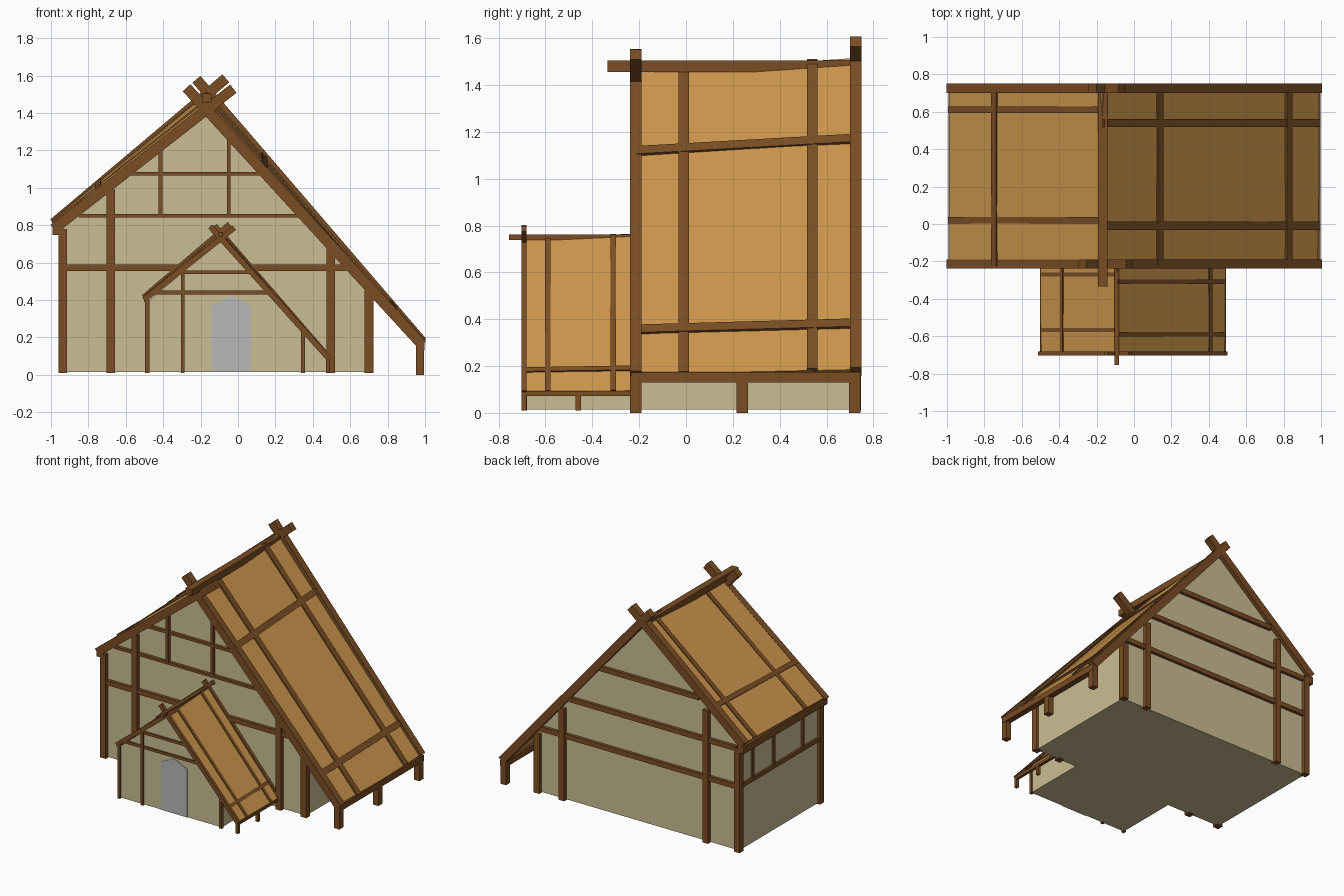
import bpy
from mathutils import Vector as V

if "Cube" in bpy.data.objects:
    bpy.data.objects.remove(bpy.data.objects["Cube"])


def material(name, rgb):
    m = bpy.data.materials.new(name)
    col = [((c / 255 + 0.055) / 1.055) ** 2.4 for c in rgb] + [1]
    m.use_nodes = True
    m.diffuse_color = col
    m.node_tree.nodes["Principled BSDF"].inputs["Base Color"].default_value = col
    return m


WOOD = material("brown timber", (122, 77, 36))
THATCH = material("golden thatch", (203, 149, 76))
PLASTER = material("pale plaster", (203, 190, 148))
STONE = material("grey door", (184, 184, 186))


def loft(name, ring_a, ring_b, mat):
    """Closed solid between two matching rings of points."""
    n = len(ring_a)
    faces = [tuple(range(n)), tuple(range(2 * n - 1, n - 1, -1))]
    faces += [((i + 1) % n, i, n + i, n + (i + 1) % n) for i in range(n)]
    mesh = bpy.data.meshes.new(name)
    mesh.from_pydata([tuple(p) for p in list(ring_a) + list(ring_b)], [], faces)
    mesh.materials.append(mat)
    ob = bpy.data.objects.new(name, mesh)
    bpy.context.collection.objects.link(ob)
    # make every solid face outward
    import bmesh
    bm = bmesh.new()
    bm.from_mesh(mesh)
    bmesh.ops.recalc_face_normals(bm, faces=bm.faces)
    bm.to_mesh(mesh)
    bm.free()
    return ob


def beam(name, a, b, w, d, side=(0, 1, 0)):
    """Square-cut timber from a to b, w wide along side and d deep."""
    a, b = V(a), V(b)
    t = (b - a).normalized()
    s = V(side)
    s = (s - t * s.dot(t)).normalized() * w / 2
    u = t.cross(s).normalized() * d / 2
    corners = (s + u, u - s, -s - u, s - u)
    return loft(name, [a + c for c in corners], [b + c for c in corners], WOOD)


def roof_side(name, ridge_f, ridge_b, eave_f, eave_b, thick, along, down, w):
    """Roof slope with battens running along the ridge and down the slope."""
    rf, rb, ef, eb = map(V, (ridge_f, ridge_b, eave_f, eave_b))
    n = (rb - rf).cross(ef - rf).normalized()
    n = n if n.z > 0 else -n
    top = [rf, rb, eb, ef]
    loft(name + "_slope", [p - n * thick for p in top], top, THATCH)
    for t in along:
        beam(name + "_long_batten", rf.lerp(ef, t), rb.lerp(eb, t), w, w * .6, ef - rf)
    for y in down:
        f = (y - rf.y) / (rb.y - rf.y)
        beam(name + "_down_batten", rf.lerp(rb, f), ef.lerp(eb, f), w, w * .5)


def rafters(name, y, pairs, w, d):
    for low, high in pairs:
        beam(name, (low[0], y, low[1]), (high[0], y, high[1]), d, w)


def frame(name, y, posts, rails, d):
    """Wall timbers: posts (x, bottom, top, width), rails (z, x0, x1, height)."""
    for x, z0, z1, w in posts:
        beam(name + "_post", (x, y, z0), (x, y, z1), d, w)
    for z, x0, x1, h in rails:
        beam(name + "_rail", (x0, y, z), (x1, y, z), d * .8, h)


def body(name, front, back, y0, y1):
    loft(name, [(x, y0, z) for x, z in front], [(x, y1, z) for x, z in back], PLASTER)


# Main hall walls
base = [(-.94, .015), (.705, .015)]
body("hall_walls", base + [(.705, .45), (-.17, 1.42), (-.94, .80)],
     base + [(.705, .47), (-.17, 1.47), (-.94, .82)], -.21, .72)

# Main roof
roof_side("hall_right", (-.17, -.225, 1.45), (-.17, .72, 1.515), (.99, -.225, .165),
          (.99, .72, .185), .02, (.262, .855), (-.01, .54), .045)
roof_side("hall_left", (-.17, -.225, 1.45), (-.17, .72, 1.505), (-.99, -.225, .805),
          (-.99, .72, .825), .02, (.70,), (.02, .61), .035)
beam("hall_ridge", (-.168, -.335, 1.48), (-.168, .72, 1.48), .05, .05, (1, 0, 0))
rafters("hall_front_rafter", -.214,
        [((.985, .16), (-.275, 1.535)), ((-.985, .78), (-.025, 1.53))], .056, .05)
rafters("hall_back_rafter", .725,
        [((.985, .175), (-.222, 1.58)), ((-.985, .81), (-.065, 1.585))], .056, .05)
beam("hall_right_eave", (.975, -.235, .153), (.975, .745, .153), .045, .045, (1, 0, 0))
beam("hall_left_eave", (-.965, -.235, .775), (-.965, .745, .775), .055, .055, (1, 0, 0))
for y in (-.215, .24, .72):
    beam("hall_eave_post", (.973, y, 0), (.973, y, .16), .048, .045)

# Main timber frame, front and back
big = [(-.938, .01, .78, .045), (-.68, .01, .99, .045), (.495, .01, .69, .045),
       (.70, .01, .45, .048)]
frame("hall_front", -.214, big + [(-.415, .85, 1.21, .02), (-.05, .85, 1.28, .02)],
      [(.573, -.93, .58, .036), (.85, -.85, .34, .02), (1.075, -.58, .14, .02)], .046)
frame("hall_back", .724, big,
      [(.49, -.93, .70, .036), (.77, -.93, .46, .036), (1.065, -.62, .20, .036)], .046)

# Left wall rail and studs
beam("left_wall_rail", (-.94, -.2, .49), (-.94, .72, .49), .03, .03, (1, 0, 0))
for y in (-.01, .33, .575):
    beam("left_wall_stud", (-.94, y, .49), (-.94, y, .79), .022, .03)

# Porch walls and roof
base = [(-.485, .015), (.35, .015)]
wall = base + [(.35, .22), (-.09, .72), (-.485, .39)]
body("porch_walls", wall, wall, -.688, -.2)
roof_side("porch_right", (-.09, -.695, .742), (-.09, -.215, .765), (.488, -.695, .09),
          (.488, -.215, .095), .012, (.86,), (-.59, -.31), .024)
roof_side("porch_left", (-.09, -.695, .742), (-.09, -.215, .762), (-.5, -.695, .41),
          (-.5, -.215, .42), .012, (.72,), (-.567, -.27), .02)
beam("porch_ridge", (-.093, -.755, .75), (-.093, -.215, .75), .025, .025, (1, 0, 0))
rafters("porch_front_rafter", -.692,
        [((.488, .085), (-.148, .793)), ((-.503, .402), (-.02, .787))], .03, .022)
rafters("porch_back_rafter", -.222,
        [((.488, .09), (-.125, .797)), ((-.503, .415), (-.045, .805))], .03, .022)
beam("porch_right_eave", (.482, -.7, .083), (.482, -.215, .083), .022, .022, (1, 0, 0))
beam("porch_left_eave", (-.49, -.7, .402), (-.49, -.215, .402), .025, .025, (1, 0, 0))
for y in (-.692, -.46, -.225):
    beam("porch_eave_post", (.482, y, .01), (.482, y, .085), .022, .022)

# Porch timber frame
frame("porch_front", -.69,
      [(-.485, .01, .40, .022), (-.295, .01, .55, .02), (.347, .01, .23, .022)],
      [(.44, -.46, .17, .02), (.548, -.32, .07, .02)], .022)

# Door panel with a pointed head
door = [(-.145, .016), (.07, .016), (.07, .37), (-.038, .42), (-.145, .37)]
loft("door", [(x, -.694, z) for x, z in door], [(x, -.687, z) for x, z in door], STONE)
